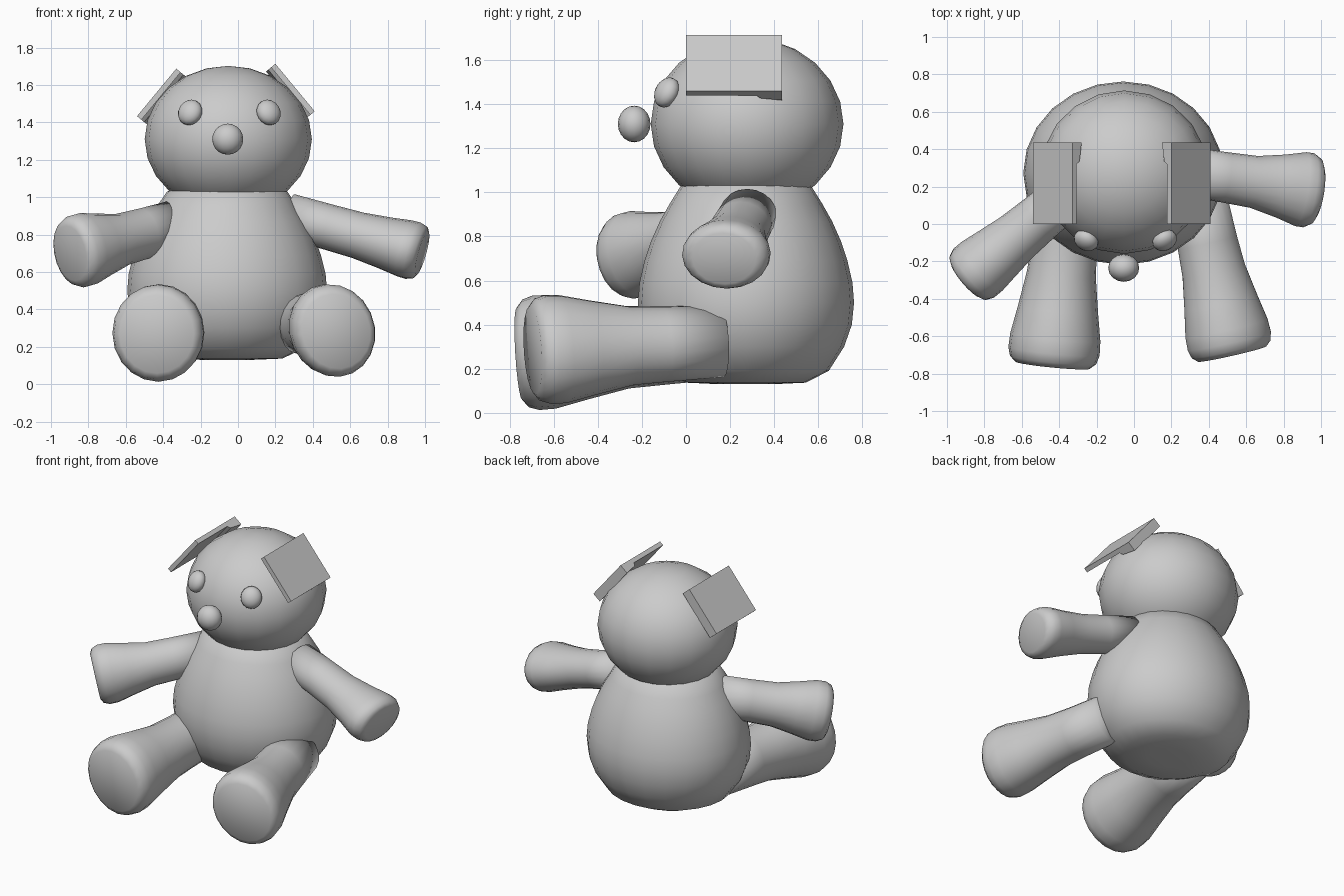
import bpy, bmesh
from math import sin, cos, pi, radians
from mathutils import Vector

if "Cube" in bpy.data.objects:
    bpy.data.objects.remove(bpy.data.objects["Cube"])


def finish(name, bm, smooth=True):
    bmesh.ops.recalc_face_normals(bm, faces=bm.faces)
    mesh = bpy.data.meshes.new(name)
    bm.to_mesh(mesh)
    bm.free()
    for p in mesh.polygons:
        p.use_smooth = smooth
    obj = bpy.data.objects.new(name, mesh)
    bpy.context.collection.objects.link(obj)
    return obj


def loft(name, rings, smooth_caps=False):
    """Skin a list of point rings and cap both ends."""
    bm = bmesh.new()
    loops = [[bm.verts.new(p) for p in ring] for ring in rings]
    n = len(loops[0])
    for a, b in zip(loops, loops[1:]):
        for i in range(n):
            j = (i + 1) % n
            bm.faces.new((a[i], a[j], b[j], b[i]))
    bm.faces.new(loops[0])
    bm.faces.new(loops[-1])
    return finish(name, bm)


def ellipse(c, u, v, a, b, n=20):
    return [c + u * a * cos(2 * pi * i / n) + v * b * sin(2 * pi * i / n) for i in range(n)]


def limb(name, start, end, stations, roll=0):
    """Tapered limb; stations are (t, half width, half height)."""
    p, q = Vector(start), Vector(end)
    d = (q - p).normalized()
    side = d.cross(Vector((0, 0, 1))).normalized()
    up = side.cross(d)
    r = radians(roll)
    u, v = side * cos(r) + up * sin(r), up * cos(r) - side * sin(r)
    return loft(name, [ellipse(p.lerp(q, t), u, v, a, b) for t, a, b in stations])


def ellipsoid(name, loc, radii, normal=None, seg=20, rings=12):
    bm = bmesh.new()
    bmesh.ops.create_uvsphere(bm, u_segments=seg, v_segments=rings, radius=1)
    bmesh.ops.scale(bm, vec=radii, verts=bm.verts)
    if normal:
        m = Vector(normal).to_track_quat('Z', 'Y').to_matrix()
        bmesh.ops.rotate(bm, matrix=m, verts=bm.verts)
    bmesh.ops.translate(bm, vec=loc, verts=bm.verts)
    return finish(name, bm)


# Body: pear-shaped profile, slightly wider than deep
profile = [(.12, .13), (.27, .137), (.375, .19), (.445, .30), (.48, .40), (.49, .50),
           (.483, .59), (.46, .69), (.43, .78), (.39, .87), (.345, .95), (.295, 1.03), (.2, 1.07)]
X, Y = Vector((1, 0, 0)), Vector((0, 1, 0))
loft("body", [ellipse(Vector((-.058, .272, z)), X, Y, r * 1.09, r, 24) for r, z in profile])

# Head
ellipsoid("head", (-.052, .277, 1.31), (.447, .437, .392))

# Face
for side, name in ((-1, "eye_left"), (1, "eye_right")):
    ellipsoid(name, (-.046 + .21 * side, -.087, 1.453), (.068, .072, .05),
              (.2 * side, -.37, .2), 16, 10)
ellipsoid("nose", (-.055, -.235, 1.31), (.083, .074, .083), None, 16, 10)

# Ears: tilted thin plates with a thicker rim along the back
rim = [(0, 0), (.435, 0), (.435, -.065), (.335, -.05), (.32, -.03), (0, -.03)]
for side, name in ((-1, "ear_left"), (1, "ear_right")):
    centre = Vector((-.065 + .37 * side, 0, 1.573 + .013 * side))
    along = Vector((.637 * side, 0, -.77))
    out = Vector((.77 * side, 0, .637))
    ends = [[centre + along * s + Y * y + out * t for y, t in rim] for s in (-.165, .165)]
    ear = loft(name, ends)
    for poly in ear.data.polygons:
        poly.use_smooth = False

# Arms
limb("arm_left", (-.34, .17, .85), (-.895, -.295, .70),
     [(0, .125, .135), (.3, .13, .137), (.52, .138, .142), (.7, .155, .17), (.85, .17, .197),
      (.93, .17, .197), (.98, .155, .18), (1, .128, .15)])
limb("arm_right", (.27, .283, .90), (.985, .172, .70),
     [(0, .13, .12), (.3, .135, .122), (.52, .14, .125), (.72, .17, .14), (.87, .20, .155),
      (.93, .20, .156), (.98, .178, .145), (1, .145, .12)])

# Legs
leg = [(0, .17, .17), (.3, .175, .18), (.48, .185, .187), (.68, .215, .225), (.84, .242, .258),
       (.92, .245, .26), (.97, .232, .245), (1, .20, .21)]
limb("leg_left", (-.345, .18, .325), (-.435, -.755, .268), leg)
limb("leg_right", (.335, .16, .325), (.525, -.695, .283),
     [(t, a * .92, b * .97) for t, a, b in leg], roll=-25)
